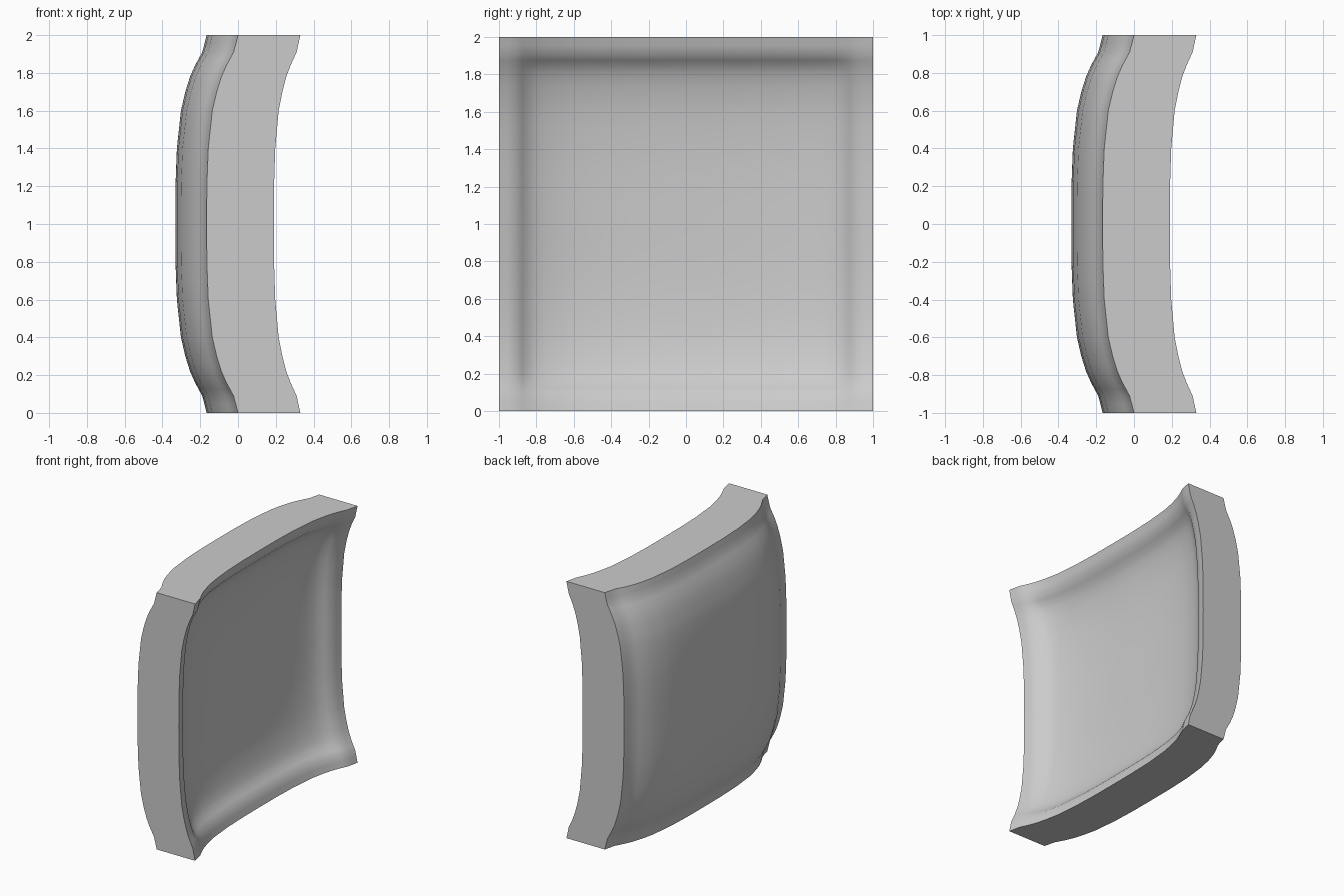
import bpy
import math

cube = bpy.data.objects.get("Cube")
if cube:
    bpy.data.objects.remove(cube, do_unlink=True)

# Profiles by distance from the centre line: 0 at the rim, 1 in the middle
BULGE = [(0.0, 1.0), (0.2, 0.995), (0.4, 0.95), (0.6, 0.82), (0.7, 0.68),
         (0.78, 0.53), (0.84, 0.37), (0.91, 0.14), (1.0, 0.0)]
HOLLOW = [(0.0, 1.0), (0.7, 1.0), (0.78, 0.96), (0.84, 0.84), (0.91, 0.16), (1.0, 0.0)]
DEPTH_OUTER, DEPTH_INNER, DEPTH_HOLLOW, THICKNESS = 0.166, 0.14, 0.05, 0.33


def sample(profile, t):
    t = abs(t)
    for (a, va), (b, vb) in zip(profile, profile[1:]):
        if t <= b:
            return va + (vb - va) * (t - a) / (b - a)
    return 0.0


def outer_x(y, z):
    return -DEPTH_OUTER * (sample(BULGE, y) + sample(BULGE, z))


def inner_x(y, z):
    dish = DEPTH_INNER * (sample(BULGE, y) + sample(BULGE, z))
    return THICKNESS - dish - DEPTH_HOLLOW * sample(HOLLOW, y) * sample(HOLLOW, z)


# Grid lines follow the profile points, mirrored, with the wide spans halved
half = sorted([a for a, _ in BULGE] + [0.1, 0.3, 0.5, 0.65, 0.74, 0.81, 0.875, 0.955])
lines = [-t for t in reversed(half[1:])] + half
n = len(lines)

# Convex outer sheet and concave inner sheet
verts, faces = [], []
for surface in (outer_x, inner_x):
    for z in lines:
        for y in lines:
            verts.append((surface(y, z), y, z + 1))


def vid(layer, row, col):
    return layer * n * n + row * n + col


for r in range(n - 1):
    for c in range(n - 1):
        quad = [(r, c), (r + 1, c), (r + 1, c + 1), (r, c + 1)]
        faces.append([vid(0, *p) for p in quad])
        faces.append([vid(1, *p) for p in reversed(quad)])

# Flat rim walls joining the two sheets
last = n - 1
rim = ([(0, i) for i in range(last)] + [(i, last) for i in range(last)]
       + [(last, i) for i in range(last, 0, -1)] + [(i, 0) for i in range(last, 0, -1)])
for p, q in zip(rim, rim[1:] + rim[:1]):
    faces.append([vid(0, *p), vid(0, *q), vid(1, *q), vid(1, *p)])

mesh = bpy.data.meshes.new("curved_panel")
mesh.from_pydata(verts, [], faces)
mesh.update()
panel = bpy.data.objects.new("curved_panel", mesh)
bpy.context.collection.objects.link(panel)

# Plain grey finish
grey = bpy.data.materials.new("plain_grey")
grey.use_nodes = True
colour = (0.6, 0.6, 0.6, 1.0)
grey.diffuse_color = colour
grey.node_tree.nodes["Principled BSDF"].inputs["Base Color"].default_value = colour
mesh.materials.append(grey)

# Smooth sheets, crisp rim
bpy.ops.object.select_all(action="DESELECT")
panel.select_set(True)
bpy.context.view_layer.objects.active = panel
bpy.ops.object.shade_smooth_by_angle(angle=math.radians(35))
